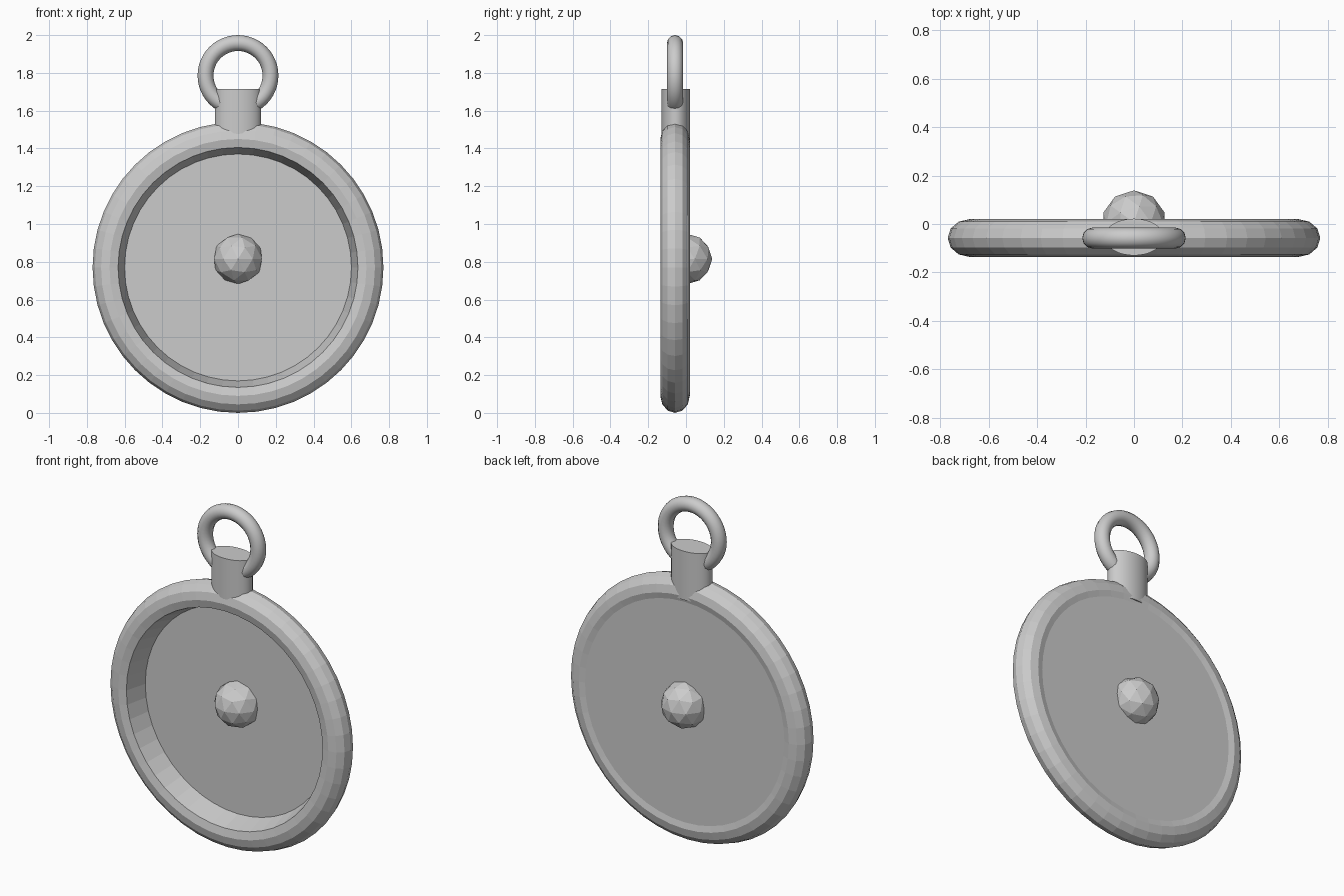
import bpy
import bmesh
from math import pi, radians, sin, cos
from mathutils import Matrix, Vector

cube = bpy.data.objects.get("Cube")
if cube:
    bpy.data.objects.remove(cube, do_unlink=True)

metal = bpy.data.materials.new("plain_grey")
metal.use_nodes = True
grey = (0.6, 0.6, 0.6, 1)
metal.diffuse_color = grey
metal.node_tree.nodes["Principled BSDF"].inputs["Base Color"].default_value = grey

MID_Y = -0.058     # middle plane of the case
CASE_Z = 0.77      # height of the case centre


def finish(name, bm, smooth=None):
    bmesh.ops.recalc_face_normals(bm, faces=bm.faces)
    mesh = bpy.data.meshes.new(name)
    bm.to_mesh(mesh)
    bm.free()
    mesh.materials.append(metal)
    obj = bpy.data.objects.new(name, mesh)
    bpy.context.collection.objects.link(obj)
    if smooth:
        bpy.ops.object.select_all(action="DESELECT")
        obj.select_set(True)
        bpy.context.view_layer.objects.active = obj
        bpy.ops.object.shade_smooth_by_angle(angle=radians(smooth))
    return obj


def lathe(name, profile, centre, steps, smooth=None):
    """Turn a closed (radius, y) profile about the front-to-back axis."""
    bm = bmesh.new()
    verts = [bm.verts.new((r, y, 0)) for r, y in profile]
    edges = [bm.edges.new((a, b)) for a, b in zip(verts, verts[1:] + verts[:1])]
    bmesh.ops.spin(bm, geom=verts + edges, cent=(0, 0, 0), axis=(0, 1, 0),
                   angle=2 * pi, steps=steps, use_merge=True)
    bmesh.ops.remove_doubles(bm, verts=bm.verts, dist=1e-5)
    bmesh.ops.translate(bm, verts=bm.verts, vec=Vector(centre))
    return finish(name, bm, smooth)


def oval(r, rx, ry, start, end, count):
    angles = [radians(start + (end - start) * i / count) for i in range(count + 1)]
    return [(r + rx * cos(a), ry * sin(a)) for a in angles]


# Rounded case rim with a tapered inner wall on the front
rim = [(0.6, 0.06)] + oval(0.68, 0.09, 0.078, -120, 120, 8)
lathe("case_rim", rim, (0, MID_Y, CASE_Z), 48)

# Back plate, slightly recessed behind the rim
bm = bmesh.new()
bmesh.ops.create_cone(bm, cap_ends=True, segments=96, radius1=0.66, radius2=0.66, depth=0.012,
                      matrix=Matrix.Translation((0, 0.006, CASE_Z)) @ Matrix.Rotation(pi / 2, 4, "X"))
finish("back_plate", bm)

# Faceted bead through the middle of the plate
bm = bmesh.new()
bmesh.ops.create_icosphere(bm, subdivisions=2, radius=0.133,
                           matrix=Matrix.Translation((0, 0.006, 0.815)))
finish("centre_bead", bm)

# Oval stem on top of the case
bm = bmesh.new()
bmesh.ops.create_cone(bm, cap_ends=True, segments=32, radius1=1, radius2=1, depth=0.285,
                      matrix=Matrix.Translation((0, -0.054, 1.573)) @ Matrix.Diagonal((0.123, 0.076, 1, 1)))
finish("stem", bm, 40)

# Hanging ring through the stem
lathe("hanging_ring", oval(0.172, 0.042, 0.043, 0, 330, 11), (0, MID_Y, 1.786), 48, 40)
